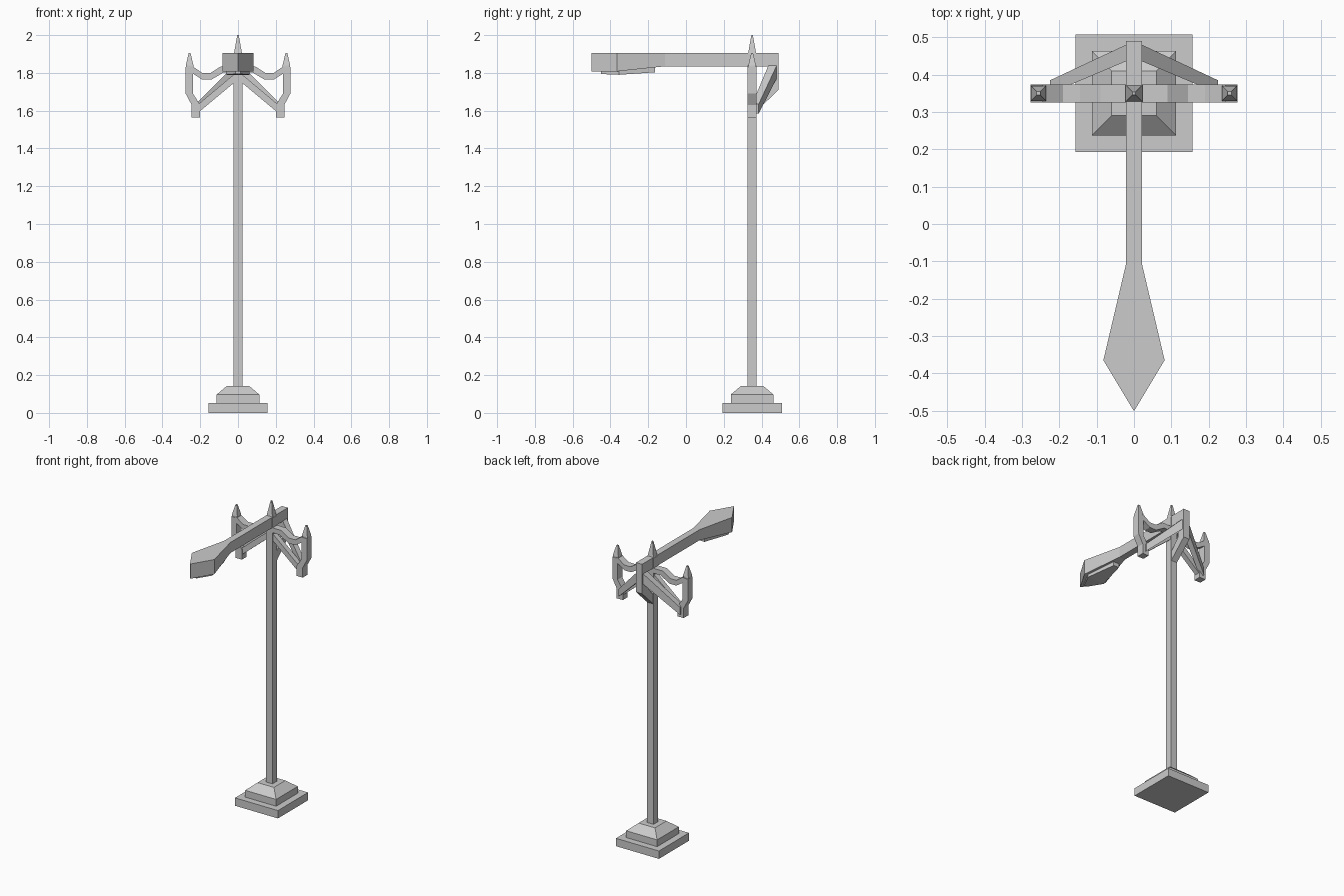
import bpy, bmesh

if "Cube" in bpy.data.objects:
    bpy.data.objects.remove(bpy.data.objects["Cube"])

PY = 0.35  # pole centre in y


def make(name, rings):
    """Skin a list of equal-length rings into a closed flat-faced solid."""
    bm = bmesh.new()
    vs = [[bm.verts.new(p) for p in r] for r in rings]
    n = len(rings[0])
    for a, b in zip(vs, vs[1:]):
        for i in range(n):
            j = (i + 1) % n
            bm.faces.new((a[i], a[j], b[j], b[i]))
    bm.faces.new(vs[0][::-1])
    bm.faces.new(vs[-1])
    bmesh.ops.recalc_face_normals(bm, faces=bm.faces)
    me = bpy.data.meshes.new(name)
    bm.to_mesh(me)
    bm.free()
    ob = bpy.data.objects.new(name, me)
    bpy.context.collection.objects.link(ob)
    return ob


def tower(name, levels, x=0):
    """Stack of squares given as (half width, z)."""
    return make(name, [[(x - h, PY - h, z), (x + h, PY - h, z),
                        (x + h, PY + h, z), (x - h, PY + h, z)] for h, z in levels])


def prism_xz(name, pts, y0, y1):
    return make(name, [[(x, y, z) for x, z in pts] for y in (y0, y1)])


def mirror(ob):
    ob.modifiers.new("mirror", 'MIRROR')


# stepped base, pole and central spike
tower("base", [(0.157, 0), (0.157, 0.052), (0.113, 0.052), (0.113, 0.097), (0.06, 0.142)])
tower("pole", [(0.024, 0.142), (0.024, 1.9)])
tower("top_spike", [(0.024, 1.895), (0.02, 1.91), (0.004, 2.0)])

# arm with a bend at the back returning to the pole
arm = [(-0.11, 1.905), (0.49, 1.905), (0.49, 1.71), (0.37, 1.595),
       (0.37, 1.655), (0.435, 1.73), (0.435, 1.835), (-0.11, 1.835)]
make("arm", [[(x, y, z) for y, z in arm] for x in (-0.022, 0.022)])

# pointed lamp head: rectangles widening then closing to the tip
head = [(-0.11, 0.022, 1.835), (-0.365, 0.082, 1.808), (-0.5, 0.001, 1.808)]
make("lamp_head", [[(-w, y, 1.905), (w, y, 1.905), (w, y, z), (-w, y, z)]
                   for y, w, z in head])
lens = [(-0.165, 0.02, 1.803), (-0.355, 0.062, 1.79), (-0.45, 0.012, 1.794)]
make("lamp_lens", [[(-w, y, 1.83), (w, y, 1.83), (w, y, z), (-w, y, z)]
                   for y, w, z in lens])

# curved crossbar
bar_top = [(0, 1.835), (0.09, 1.835), (0.145, 1.8), (0.19, 1.8), (0.245, 1.838)]
bar_low = [(0.245, 1.8), (0.19, 1.765), (0.14, 1.765), (0.075, 1.803), (0, 1.803)]
mirror(prism_xz("crossbar", bar_top + bar_low, 0.326, 0.374))

# side posts with kinked foot
post = [(0.277, 1.83), (0.277, 1.69), (0.245, 1.63), (0.245, 1.565),
        (0.2, 1.565), (0.2, 1.63), (0.238, 1.69), (0.238, 1.83)]
mirror(prism_xz("side_post", post, 0.326, 0.374))
mirror(tower("side_spike", [(0.021, 1.82), (0.02, 1.84), (0.005, 1.905)], 0.256))

# front diagonal braces to the pole
brace = [(0.21, 1.59), (0.0, 1.765), (0.0, 1.81), (0.215, 1.63)]
mirror(prism_xz("front_brace", brace, 0.333, 0.367))

# rear diagonal braces to the back end of the arm
ends = [(0.0, 0.445, 0.49, 1.79, 1.86), (0.225, 0.35, 0.385, 1.585, 1.635)]
mirror(make("rear_brace", [[(x, a, c), (x, b, c), (x, b, d), (x, a, d)]
                           for x, a, b, c, d in ends]))
